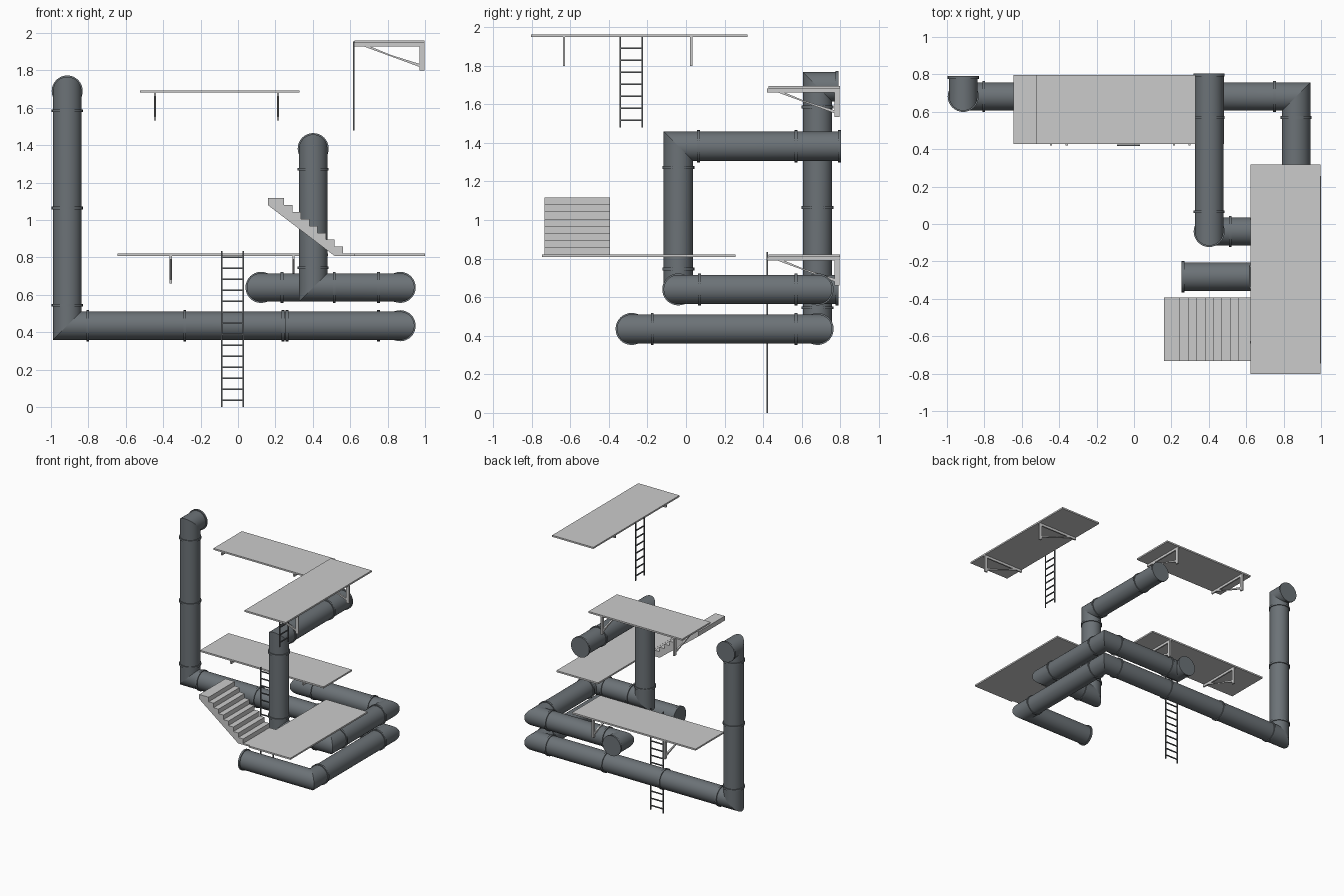
import bpy, bmesh, math
from mathutils import Vector

if "Cube" in bpy.data.objects:
    bpy.data.objects.remove(bpy.data.objects["Cube"])

V = Vector
R = 0.076          # pipe radius
SIDES = 32


def material(name, rgb):
    m = bpy.data.materials.new(name)
    m.diffuse_color = (*rgb, 1)
    m.use_nodes = True
    m.node_tree.nodes["Principled BSDF"].inputs["Base Color"].default_value = m.diffuse_color
    return m


PIPE = material("pipe_steel", (0.15, 0.17, 0.185))
DECK = material("light_grey", (0.6, 0.6, 0.6))
LADDER = material("ladder_grey", (0.12, 0.13, 0.14))


def finish(name, bm, mat, smooth=False):
    bmesh.ops.recalc_face_normals(bm, faces=bm.faces)
    me = bpy.data.meshes.new(name)
    bm.to_mesh(me)
    bm.free()
    ob = bpy.data.objects.new(name, me)
    bpy.context.collection.objects.link(ob)
    me.materials.append(mat)
    if smooth:
        bpy.ops.object.select_all(action='DESELECT')
        ob.select_set(True)
        bpy.context.view_layer.objects.active = ob
        bpy.ops.object.shade_smooth_by_angle(angle=math.radians(35))
    return ob


def add_box(bm, lo, hi):
    vs = bmesh.ops.create_cube(bm, size=1)["verts"]
    for v in vs:
        v.co = V([lo[i] + (v.co[i] + 0.5) * (hi[i] - lo[i]) for i in range(3)])


def add_prism(bm, pts, offset):
    # closed outline extruded along an offset vector
    f = bm.faces.new([bm.verts.new(p) for p in pts])
    g = bmesh.ops.extrude_face_region(bm, geom=[f])["geom"]
    bmesh.ops.translate(bm, vec=offset,
                        verts=[v for v in g if isinstance(v, bmesh.types.BMVert)])


def pipe(name, path):
    # round tube with sharp mitred corners and capped ends
    path = [V(p) for p in path]
    dirs = [(b - a).normalized() for a, b in zip(path, path[1:])]
    bm = bmesh.new()
    d0 = dirs[0]
    u = d0.orthogonal().normalized()
    w = d0.cross(u)
    cos = []
    for i in range(SIDES):
        a = 2 * math.pi * (i + 0.5) / SIDES
        cos.append(path[0] + R * (math.cos(a) * u + math.sin(a) * w))
    rings = [[bm.verts.new(c) for c in cos]]
    for k, d in enumerate(dirs):
        n = d + dirs[k + 1] if k + 1 < len(dirs) else d
        cos = [c + d * ((path[k + 1] - c).dot(n) / d.dot(n)) for c in cos]
        rings.append([bm.verts.new(c) for c in cos])
    for a, b in zip(rings, rings[1:]):
        for i in range(SIDES):
            j = (i + 1) % SIDES
            bm.faces.new((a[i], a[j], b[j], b[i]))
    for r in rings[1:-1]:
        for i in range(SIDES):
            bm.edges.get((r[i], r[(i + 1) % SIDES])).smooth = False
    bm.faces.new(rings[0])
    bm.faces.new(rings[-1])
    finish(name, bm, PIPE, True)


def flanges(name, items):
    # thin collars: (axis, centre)
    bm = bmesh.new()
    for axis, c in items:
        vs = bmesh.ops.create_cone(bm, cap_ends=True, segments=SIDES, radius1=0.083,
                                   radius2=0.083, depth=0.015)["verts"]
        q = V((0, 0, 1)).rotation_difference(V([axis == a for a in "xyz"]))
        for v in vs:
            v.co = q @ v.co + V(c)
    finish(name, bm, PIPE, True)


# Lower pipe run
XL, XR, YB, YF, ZA = -0.913, 0.867, 0.682, -0.282, 0.435
pipe("lower_pipe", [(XL, 0.79, 1.69), (XL, YB, 1.69), (XL, YB, ZA), (XR, YB, ZA),
                    (XR, YF, ZA), (0.255, YF, ZA)])
flanges("lower_pipe_flanges",
        [("y", (XL, 0.783, 1.69))]
        + [("z", (XL, YB, z)) for z in (0.545, 1.065, 1.585)]
        + [("x", (x, YB, ZA)) for x in (-0.803, -0.285, 0.24, 0.752)]
        + [("y", (XR, y, ZA)) for y in (0.57, -0.175)]
        + [("x", (0.262, YF, ZA))])

# Upper pipe run
XE, XM, YM, ZB, ZT = 0.123, 0.402, -0.04, 0.64, 1.382
pipe("upper_pipe", [(XE, 0.79, ZB), (XE, YB, ZB), (XR, YB, ZB), (XR, YM, ZB),
                    (XM, YM, ZB), (XM, YM, ZT), (XM, 0.803, ZT)])
flanges("upper_pipe_flanges",
        [("y", (XE, 0.783, ZB))]
        + [("x", (x, YB, ZB)) for x in (0.235, 0.752)]
        + [("y", (XR, y, ZB)) for y in (0.57, 0.07)]
        + [("x", (x, YM, ZB)) for x in (0.752, 0.515)]
        + [("z", (XM, YM, z)) for z in (0.745, 1.272)]
        + [("y", (XM, y, ZT)) for y in (0.065, 0.57, 0.796)])


# Platforms
def platform(name, lo, hi, top):
    bm = bmesh.new()
    add_box(bm, (*lo, top - 0.013), (*hi, top))
    finish(name, bm, DECK)


platform("top_platform", (0.622, -0.803), (0.996, 0.318), 1.96)
platform("middle_platform", (-0.523, 0.428), (0.33, 0.797), 1.694)
platform("lower_back_platform", (-0.645, 0.428), (0.48, 0.797), 0.822)
platform("lower_side_platform", (0.622, -0.747), (1.0, 0.257), 0.822)


# Wall brackets: arm, upright and diagonal brace
def bracket(name, side, wall, at, top):
    bm = bmesh.new()
    h = 0.006
    outlines = [
        [(0, 0), (0.375, 0), (0.375, -0.02), (0, -0.02)],
        [(0, -0.02), (0.026, -0.02), (0.026, -0.148), (0, -0.148)],
        [(0.026, -0.112), (0.32, -0.02), (0.285, -0.02), (0.026, -0.128)],
    ]
    for o in outlines:
        if side == "x":
            add_prism(bm, [(wall - a, at - h, top + b) for a, b in o], V((0, 2 * h, 0)))
        else:
            add_prism(bm, [(at - h, wall - a, top + b) for a, b in o], V((2 * h, 0, 0)))
    finish(name, bm, DECK)


for i, y in enumerate((-0.632, 0.028)):
    bracket(f"top_bracket_{i + 1}", "x", 0.996, y, 1.947)
for i, x in enumerate((-0.444, 0.214)):
    bracket(f"middle_bracket_{i + 1}", "y", 0.795, x, 1.681)
for i, x in enumerate((-0.36, 0.297)):
    bracket(f"lower_bracket_{i + 1}", "y", 0.795, x, 0.809)


# Ladders
def ladder(name, side, face, a, b, z0, z1, step):
    bm = bmesh.new()

    def bar(p, q, lo, hi):
        if side == "x":
            add_box(bm, (face - 0.004, p, lo), (face + 0.004, q, hi))
        else:
            add_box(bm, (p, face - 0.004, lo), (q, face + 0.004, hi))

    bar(a, a + 0.008, z0, z1)
    bar(b - 0.008, b, z0, z1)
    z = z0 + step * 0.6
    while z < z1 - 0.02:
        bar(a + 0.008, b - 0.008, z - 0.004, z + 0.004)
        z += step
    finish(name, bm, LADDER)


ladder("lower_ladder", "y", 0.42, -0.092, 0.032, 0.0, 0.835, 0.059)
ladder("top_ladder", "x", 0.618, -0.345, -0.222, 1.48, 1.955, 0.062)

# Stairs: stepped outline with a sloped underside and a short landing
outline = [(0.16, 1.08), (0.16, 1.117)]
x, z = 0.246, 1.117
for i in range(8):
    outline += [(x, z), (x, z - 0.037)]
    x, z = x + 0.045, z - 0.037
outline += [(0.622, 0.821), (0.622, 0.809), (0.515, 0.809)]
bm = bmesh.new()
add_prism(bm, [(a, -0.733, b) for a, b in outline], V((0, 0.34, 0)))
finish("stairs", bm, DECK)
